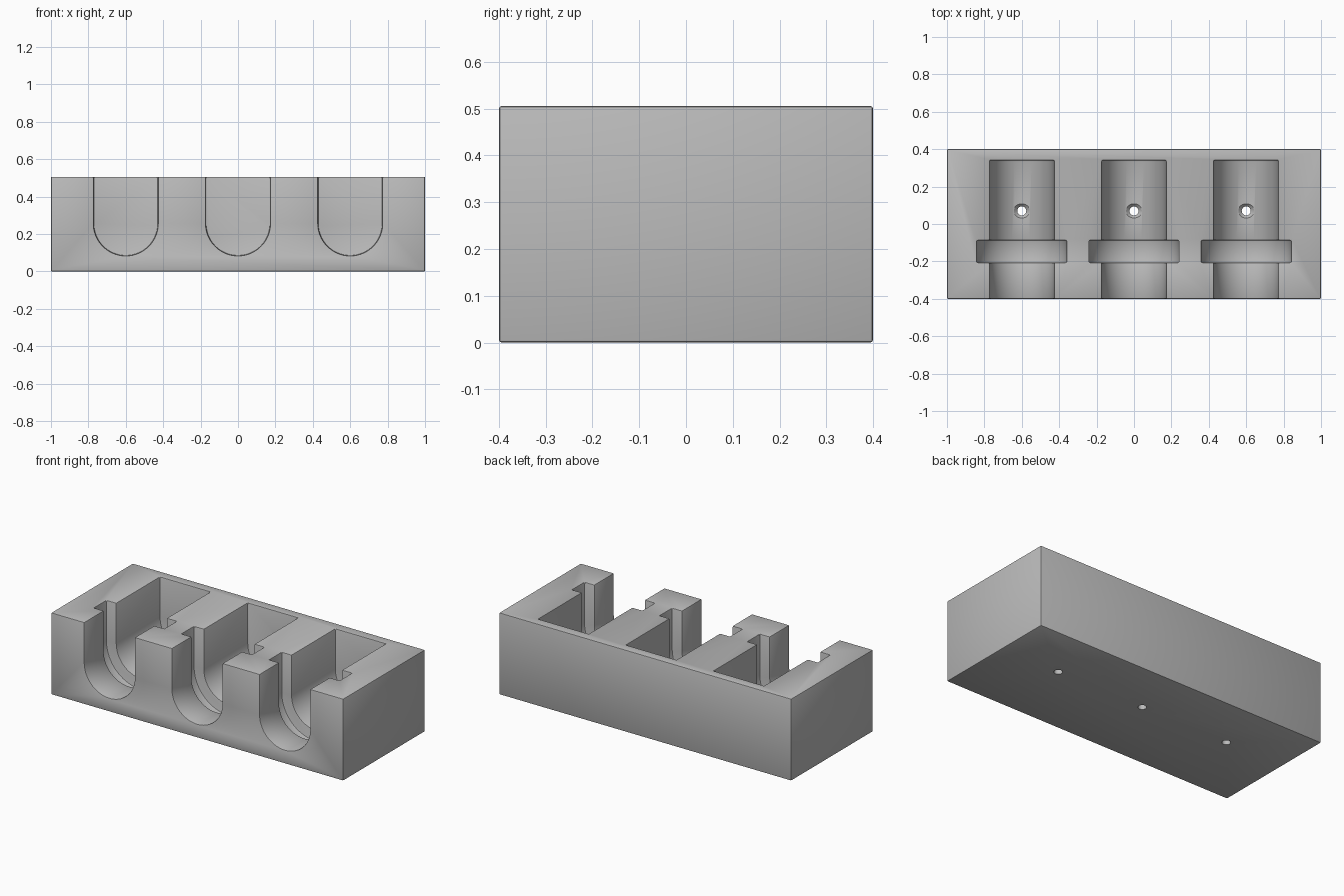
import bpy
import math

old = bpy.data.objects.get("Cube")
if old:
    bpy.data.objects.remove(old, do_unlink=True)

TOP = 0.506        # block height
AXIS = 0.256       # height of the slot centre line
BEVEL = 0.006
SLOTS = (-0.6, 0.0, 0.6)

grey = bpy.data.materials.new("plain grey")
grey.use_nodes = True
colour = (0.5, 0.5, 0.5, 1)
grey.diffuse_color = colour
grey.node_tree.nodes["Principled BSDF"].inputs["Base Color"].default_value = colour


def make_object(name, verts, faces):
    mesh = bpy.data.meshes.new(name)
    mesh.from_pydata(verts, [], faces)
    mesh.materials.append(grey)
    obj = bpy.data.objects.new(name, mesh)
    bpy.context.collection.objects.link(obj)
    return obj


def stack(name, rings):
    """Closed solid through rings with equal point counts."""
    n = len(rings[0])
    verts = [p for ring in rings for p in ring]
    faces = [list(range(n))[::-1], list(range(len(verts) - n, len(verts)))]
    for k in range(len(rings) - 1):
        for i in range(n):
            j = (i + 1) % n
            faces.append((k * n + i, k * n + j, (k + 1) * n + j, (k + 1) * n + i))
    return make_object(name, verts, faces)


def u_cutter(name, x, radius, y0, y1, steps=40):
    """Round-bottomed slot, open at the top."""
    arc = [math.pi + math.pi * i / steps for i in range(steps + 1)]
    profile = [(x + radius * math.cos(a), AXIS + radius * math.sin(a)) for a in arc]
    profile += [(x + radius, TOP + 0.1), (x - radius, TOP + 0.1)]
    return stack(name, [[(px, y, pz) for px, pz in reversed(profile)] for y in (y0, y1)])


def hole_cutter(name, x, y, levels, sides=32):
    """Drill shape from (height, radius) levels."""
    turns = [2 * math.pi * i / sides for i in range(sides)]
    return stack(name, [[(x + r * math.cos(a), y + r * math.sin(a), z) for a in turns]
                        for z, r in levels])


def apply_all(obj):
    bpy.context.view_layer.objects.active = obj
    for mod in list(obj.modifiers):
        bpy.ops.object.modifier_apply(modifier=mod.name)


def cut(obj, cutter):
    mod = obj.modifiers.new("cut", 'BOOLEAN')
    mod.operation = 'DIFFERENCE'
    mod.solver = 'EXACT'
    mod.object = cutter
    apply_all(obj)
    bpy.data.objects.remove(cutter, do_unlink=True)


# Solid block
corners = [(-1, -0.4), (1, -0.4), (1, 0.4), (-1, 0.4)]
block = stack("holder_block", [[(x, y, z) for x, y in corners] for z in (0, TOP)])

# Main slots, open at the front, each with a wider collar groove
for x in SLOTS:
    cut(block, u_cutter("slot_cutter", x, 0.172, -0.5, 0.34))
    cut(block, u_cutter("collar_cutter", x, 0.24, -0.207, -0.087))

# Softened edges
bevel = block.modifiers.new("soft_edges", 'BEVEL')
bevel.width = BEVEL
bevel.segments = 2
bevel.limit_method = 'ANGLE'
bevel.angle_limit = math.radians(40)
bevel.use_clamp_overlap = False
apply_all(block)

# Drain holes with a countersunk mouth
floor = AXIS - 0.172
for x in SLOTS:
    cut(block, hole_cutter("hole_cutter", x, 0.07, [
        (-0.05, 0.024), (floor - 0.014, 0.024), (floor + 0.004, 0.042), (floor + 0.05, 0.042)]))

# Smooth curves, crisp corners
bpy.ops.object.select_all(action='DESELECT')
block.select_set(True)
bpy.context.view_layer.objects.active = block
bpy.ops.object.shade_smooth_by_angle(angle=math.radians(25))
